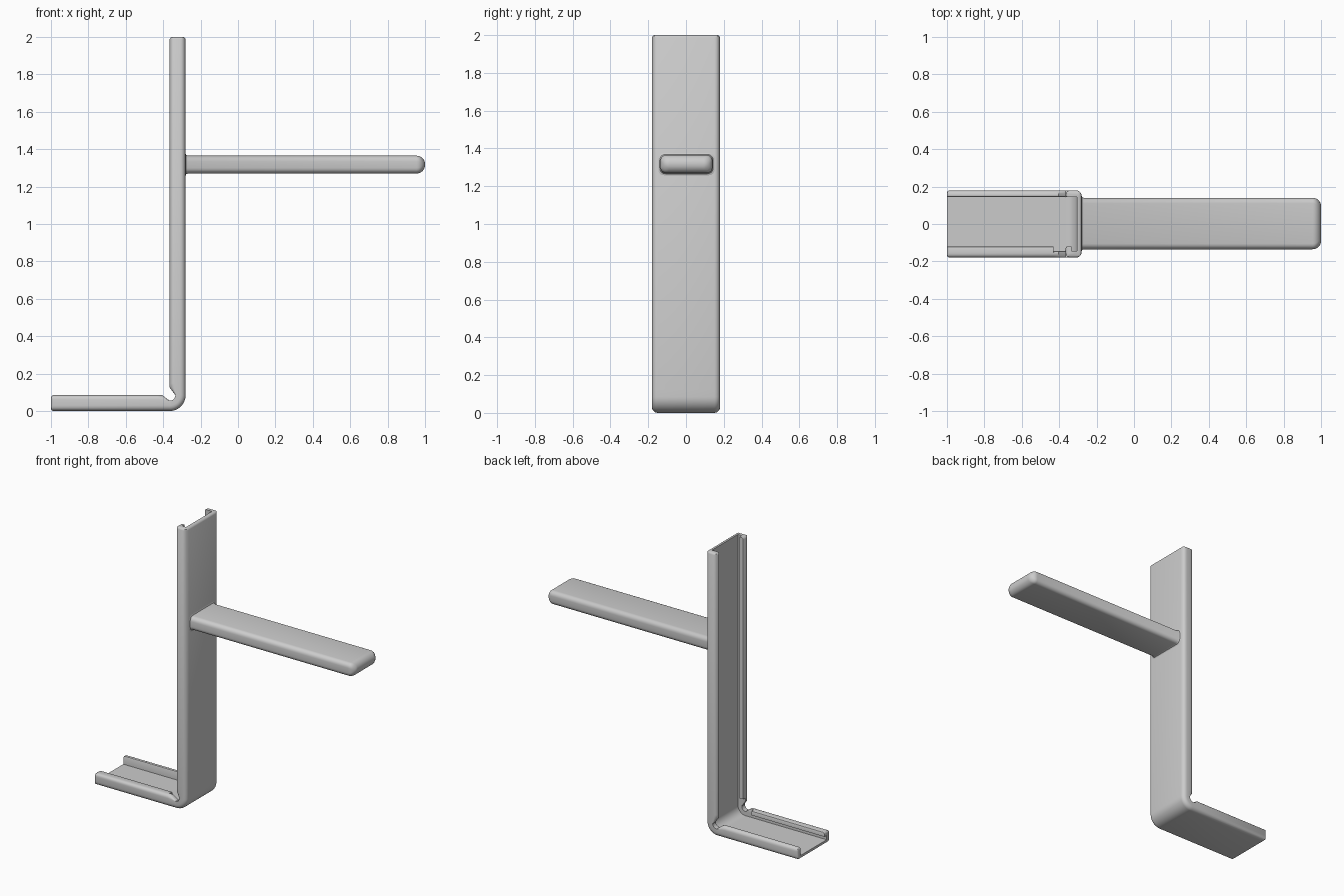
import bpy, bmesh, math
from mathutils import Vector

if "Cube" in bpy.data.objects:
    bpy.data.objects.remove(bpy.data.objects["Cube"])

grey = bpy.data.materials.new("light_grey")
grey.diffuse_color = (0.6, 0.6, 0.6, 1)
grey.use_nodes = True
grey.node_tree.nodes["Principled BSDF"].inputs["Base Color"].default_value = grey.diffuse_color


def loft(name, rings):
    """Skin a list of closed rings and cap both ends."""
    bm = bmesh.new()
    rows = [[bm.verts.new(p) for p in ring] for ring in rings]
    n = len(rows[0])
    for a, b in zip(rows, rows[1:]):
        for i in range(n):
            j = (i + 1) % n
            bm.faces.new((a[i], a[j], b[j], b[i]))
    bm.faces.new(rows[0])
    bm.faces.new(rows[-1])
    bmesh.ops.remove_doubles(bm, verts=bm.verts, dist=0.0002)
    bmesh.ops.recalc_face_normals(bm, faces=bm.faces)
    me = bpy.data.meshes.new(name)
    bm.to_mesh(me)
    bm.free()
    ob = bpy.data.objects.new(name, me)
    bpy.context.collection.objects.link(ob)
    me.materials.append(grey)
    bpy.ops.object.select_all(action='DESELECT')
    ob.select_set(True)
    bpy.context.view_layer.objects.active = ob
    bpy.ops.object.shade_smooth_by_angle(angle=math.radians(35))
    return ob


def corner(cx, cy, r, start, steps=5):
    """Quarter arc, counter-clockwise from the start angle in degrees."""
    return [(cx + r * math.cos(math.radians(start + 90 * i / steps)),
             cy + r * math.sin(math.radians(start + 90 * i / steps)))
            for i in range(steps + 1)]


# Channel cross-section: (across, depth from the outer face)
W, D, WEB = 0.18, 0.085, 0.025


def channel_section(depth=D, inset=0.0, lip=True):
    pts = corner(-W + 0.03, 0.03, 0.03, 180) + corner(W - 0.03, 0.03, 0.03, 270)
    pts += corner(W - 0.024, D - 0.024, 0.024, 0)
    pts += corner(W - 0.027, D - 0.008, 0.008, 90, 2)
    pts += [(0.145, WEB), (-0.145, WEB)]
    edge = -0.12 if lip else -0.145
    pts += [(-0.145, 0.055), (edge, 0.055)]
    pts += corner(edge - 0.008, D - 0.008, 0.008, 0, 2)
    pts += corner(-W + 0.024, D - 0.024, 0.024, 90)
    w = W - inset
    return [(max(-w, min(w, y)), max(inset, min(depth - inset, d))) for y, d in pts]


def place(origin, normal, section):
    return [Vector((origin[0] + normal[0] * d, y, origin[1] + normal[1] * d))
            for y, d in section]


# Bent channel: foot, notched bend, upright
bend_depth = 0.055
rings = []
for x, args in [(-1, (D, 0.012)), (-0.996, (D, 0.005)), (-0.988, (D,)),
                (-0.43, (D,)), (-0.429, (D, 0, False)), (-0.405, (D, 0, False))]:
    rings.append(place((x, 0), (0, 1), channel_section(*args)))
for i in range(13):
    a = math.radians(90 * i / 12)
    s, c = math.sin(a), math.cos(a)
    rings.append(place((-0.365 + D * s, D - D * c), (-s, c),
                       channel_section(bend_depth, 0, False)))
for z, args in [(0.125, (D, 0, False)), (0.149, (D, 0, False)), (0.15, (D,)),
                (1.988, (D,)), (1.996, (D, 0.005)), (2, (D, 0.012))]:
    rings.append(place((-0.28, z), (-1, 0), channel_section(*args)))
loft("bent_channel", rings)


# Arm cross-section: rounded rectangle shrunk by an inset
def arm_ring(x, inset):
    hy, hz = 0.1375 - inset, 0.0475 - inset
    r = min(0.03, hz)
    pts = []
    for sy, sz, start in [(1, 1, 0), (-1, 1, 90), (-1, -1, 180), (1, -1, 270)]:
        pts += corner(sy * (hy - r), sz * (hz - r), r, start)
    return [Vector((x, y + 0.0025, z + 1.3175)) for y, z in pts]


# Arm: small flare at the root, rounded tip
R = 0.045
rings = [arm_ring(-0.29, -0.012), arm_ring(-0.28, -0.012),
         arm_ring(-0.277, -0.004), arm_ring(-0.268, 0)]
for i in range(9):
    a = math.radians(90 * i / 8)
    rings.append(arm_ring(1 - R + R * math.sin(a), R * (1 - math.cos(a))))
loft("arm", rings)
